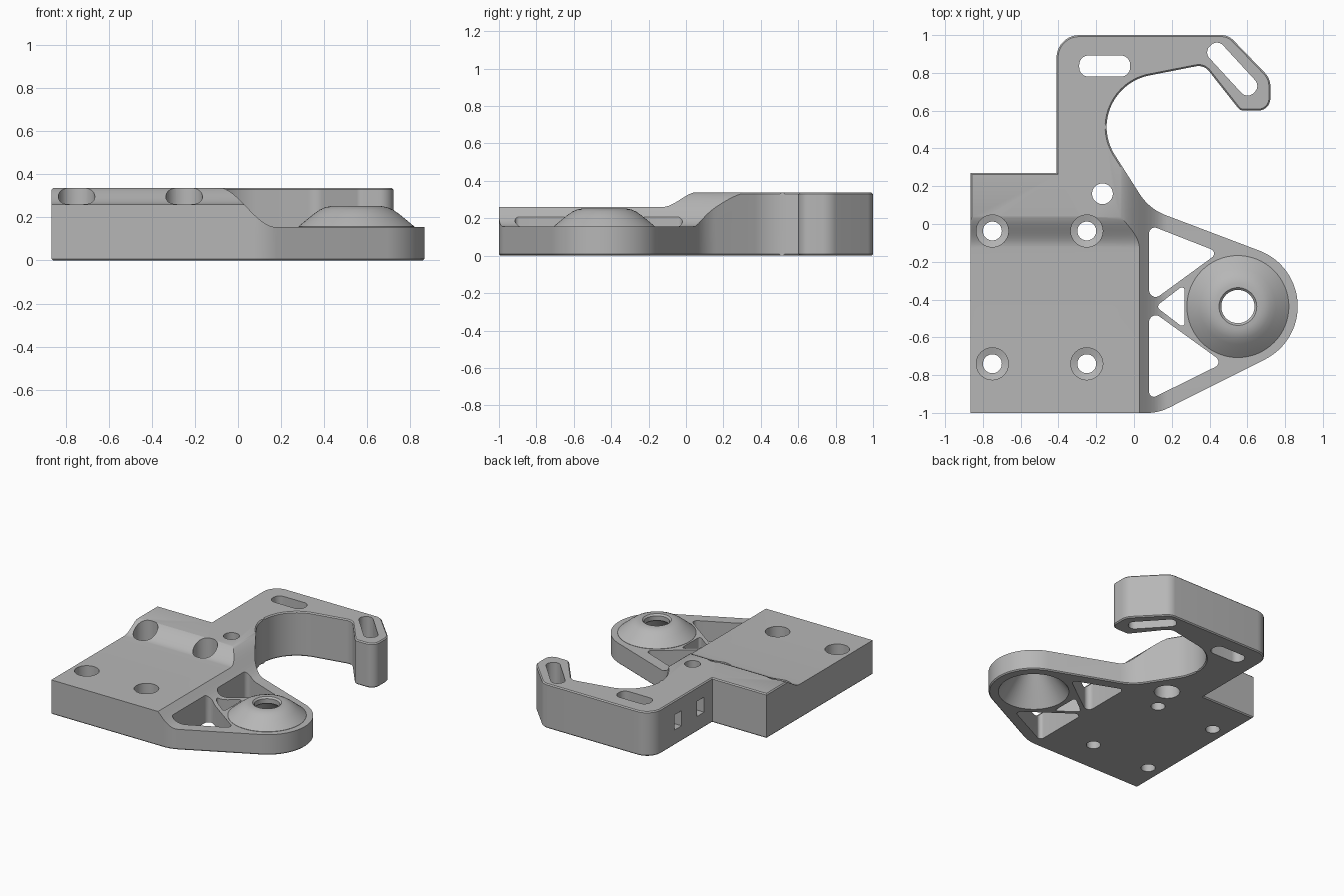
import bpy, bmesh
from math import pi, cos, sin, tan, radians
from mathutils import Vector

cube = bpy.data.objects.get("Cube")
if cube:
    bpy.data.objects.remove(cube, do_unlink=True)

grey = bpy.data.materials.new("plain grey")
grey.use_nodes = True
grey.diffuse_color = (0.47, 0.47, 0.47, 1)
grey.node_tree.nodes["Principled BSDF"].inputs["Base Color"].default_value = grey.diffuse_color


def rounded(corners, steps=10):
    """Polygon from (x, y, fillet radius) corners."""
    pts = []
    for i, (x, y, r) in enumerate(corners):
        p = Vector((x, y))
        if not r:
            pts.append(p)
            continue
        a = (Vector(corners[i - 1][:2]) - p).normalized()
        b = (Vector(corners[(i + 1) % len(corners)][:2]) - p).normalized()
        half = a.angle(b) / 2
        centre = p + (a + b).normalized() * (r / sin(half))
        start = p + a * (r / tan(half)) - centre
        end = p + b * (r / tan(half)) - centre
        sweep = start.angle(end)
        n = max(steps, int(sweep * r * 60))
        for k in range(n + 1):
            t = k / n
            pts.append(centre + (start * sin((1 - t) * sweep) + end * sin(t * sweep)) / sin(sweep))
    return pts


def ramp(a, za, b, zb, n=16):
    """Smooth S-shaped height change."""
    return [(a + (b - a) * k / n, za + (zb - za) * (1 - cos(pi * k / n)) / 2)
            for k in range(n + 1)]


def finish(name, bm):
    bmesh.ops.recalc_face_normals(bm, faces=bm.faces)
    mesh = bpy.data.meshes.new(name)
    bm.to_mesh(mesh)
    bm.free()
    mesh.materials.append(grey)
    ob = bpy.data.objects.new(name, mesh)
    bpy.context.collection.objects.link(ob)
    return ob


def prism(name, pts, lo, hi, axis="Z", chamfer=0):
    place = {"X": lambda u, v, w: (w, u, v), "Y": lambda u, v, w: (u, w, v),
             "Z": lambda u, v, w: (u, v, w)}[axis]
    bm = bmesh.new()
    rings = [[bm.verts.new(place(u, v, w)) for u, v in pts] for w in (lo, hi)]
    caps = [bm.faces.new(ring) for ring in rings]
    n = len(pts)
    for i in range(n):
        j = (i + 1) % n
        bm.faces.new((rings[0][i], rings[0][j], rings[1][j], rings[1][i]))
    bmesh.ops.recalc_face_normals(bm, faces=bm.faces)
    if chamfer:
        rim = [e for cap in caps for e in cap.edges]
        bmesh.ops.bevel(bm, geom=rim, offset=chamfer, segments=1, affect="EDGES")
    return finish(name, bm)


def lathe(name, profile, x, y, n=64):
    """Closed solid turned about a vertical axis, with (radius, z) rings."""
    bm = bmesh.new()
    rings = [[bm.verts.new((x + r * cos(2 * pi * k / n), y + r * sin(2 * pi * k / n), z))
              for k in range(n)] for r, z in profile]
    bm.faces.new(rings[0])
    bm.faces.new(rings[-1])
    for lower, upper in zip(rings, rings[1:]):
        for k in range(n):
            m = (k + 1) % n
            bm.faces.new((lower[k], lower[m], upper[m], upper[k]))
    return finish(name, bm)


def combine(body, tool, operation="DIFFERENCE"):
    tool.hide_render = True
    mod = body.modifiers.new(tool.name, "BOOLEAN")
    mod.object, mod.operation, mod.solver = tool, operation, "EXACT"
    bpy.context.view_layer.objects.active = body
    bpy.ops.object.modifier_apply(modifier=mod.name)
    bpy.data.objects.remove(tool, do_unlink=True)


# Bracket body: plate, rounded arm and open hook in one outline
outline = [
    (-.866, -1, 0), (.13, -1, .25), (1.334, -.395, .315), (.08, .08, .28),
    (-.145, .434, .28), (-.145, .742, .28), (.37, .843, .07), (.562, .6, .04),
    (.722, .6, .065), (.722, .77, .1), (.5, 1, .09), (-.41, 1, .12),
    (-.41, .27, 0), (-.866, .27, 0)]
body = prism("bracket_body", rounded(outline), 0, .337, chamfer=.008)

# Stepped top: low front plate, then lower arm
step = [(-1.2, .26)] + ramp(-.13, .26, .07, .342) + [(.07, .5), (-1.2, .5)]
combine(body, prism("plate_step", step, -1.2, 1.2, "X"))
drop = ramp(-.1, .342, .18, .155) + [(1.2, .155), (1.2, .5), (-.1, .5)]
combine(body, prism("arm_step", drop, -1.2, .52, "Y"))

# Hollow domed boss on the arm
boss = (.55, -.437)
dome = [(.27, .1), (.27, .157), (.25, .174), (.2, .215), (.17, .236),
        (.145, .247), (.12, .252)]
combine(body, lathe("boss_dome", dome, *boss), "UNION")
cavity = [(.262, -.02), (.1, .2), (.088, .205), (.088, .24), (.11, .262)]
combine(body, lathe("boss_cavity", cavity, *boss))

# Triangular openings between the ribs
windows = [
    [(.08, -.005, .03), (.45, -.15, .025), (.08, -.42, .035)],
    [(.115, -.437, .02), (.268, -.32, .015), (.268, -.554, .015)],
    [(.08, -.45, .035), (.475, -.735, .03), (.08, -.93, .025)]]
for w in windows:
    combine(body, prism("arm_window", rounded(w), -.1, .5))

# Counterbored screw holes in the plate
for x in (-.75, -.25):
    for y in (-.037, -.74):
        combine(body, lathe("screw_hole", [(.05, -.1), (.05, .13), (.085, .14), (.085, .5)],
                            x, y, 40))
# Hole with its counterbore underneath
combine(body, lathe("rear_hole", [(.09, -.1), (.09, .12), (.055, .121), (.055, .5)],
                    -.167, .16, 40))

# Slots through the hook
slots = [
    [(-.29, .78, .05), (-.02, .78, .05), (-.02, .892, .05), (-.29, .892, .05)],
    [(.37, .91, .045), (.44, .98, .045), (.67, .73, .045), (.6, .66, .045)]]
for s in slots:
    combine(body, prism("hook_slot", rounded(s), -.1, .5))

# Small rectangular recesses in the side wall
for y in (.41, .68):
    box = [(y - .042, .115), (y + .042, .115), (y + .042, .23), (y - .042, .23)]
    combine(body, prism("side_recess", box, -.5, -.33, "X"))

# Smooth curved walls, keep edges sharp
bpy.ops.object.select_all(action="DESELECT")
body.select_set(True)
bpy.context.view_layer.objects.active = body
bpy.ops.object.shade_smooth_by_angle(angle=radians(28))
